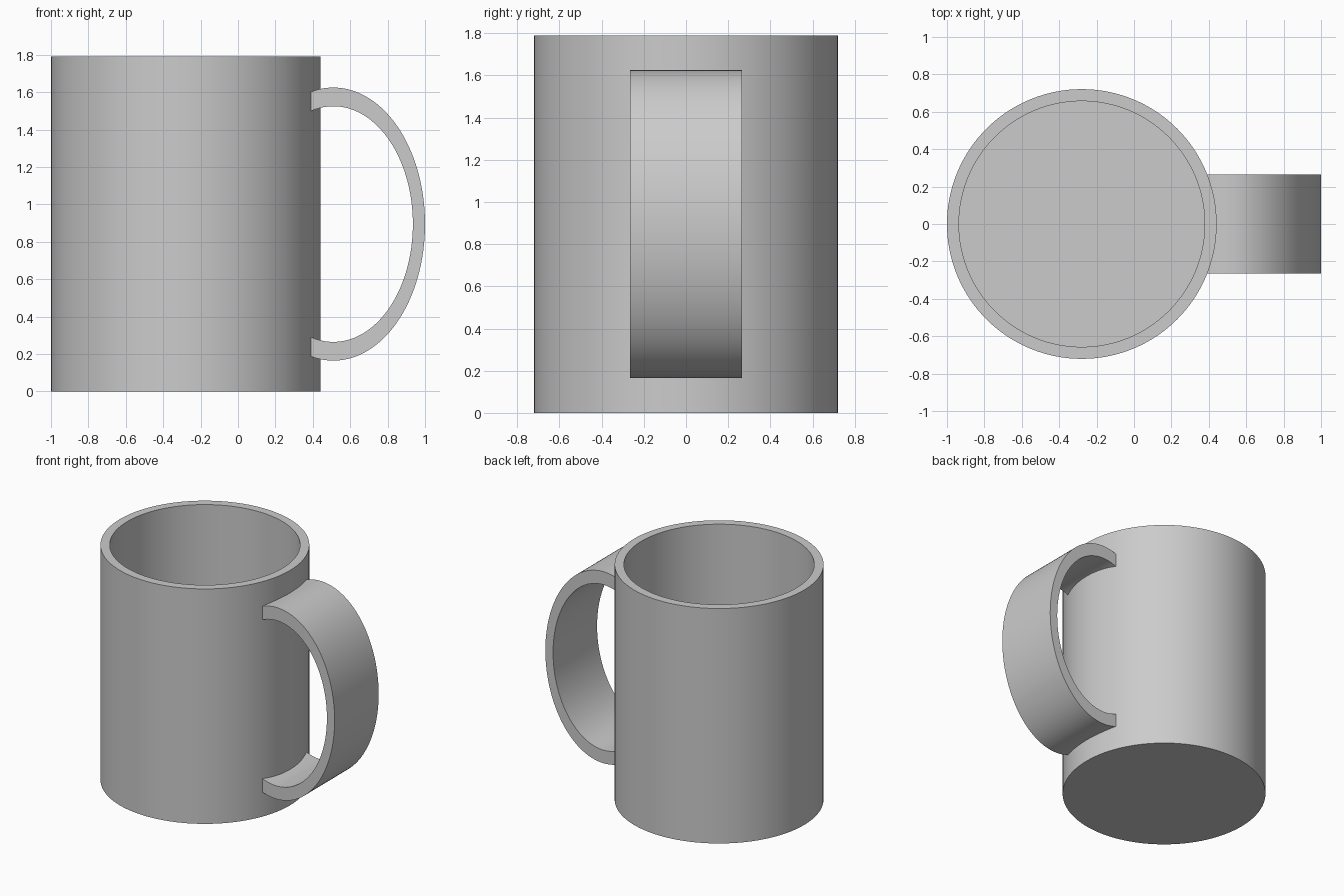
import bpy, bmesh, math
from mathutils import Vector, Matrix

cube = bpy.data.objects.get("Cube")
if cube:
    bpy.data.objects.remove(cube, do_unlink=True)

HEIGHT = 1.79
CENTRE_X = -0.279

# Single ceramic colour
grey = bpy.data.materials.new("light grey ceramic")
grey.use_nodes = True
colour = (0.6, 0.6, 0.6, 1)
grey.diffuse_color = colour
grey.node_tree.nodes["Principled BSDF"].inputs["Base Color"].default_value = colour


def finish(bm, name):
    bmesh.ops.remove_doubles(bm, verts=bm.verts, dist=0.0001)
    bmesh.ops.recalc_face_normals(bm, faces=bm.faces)
    mesh = bpy.data.meshes.new(name)
    bm.to_mesh(mesh)
    bm.free()
    mesh.materials.append(grey)
    obj = bpy.data.objects.new(name, mesh)
    bpy.context.collection.objects.link(obj)
    bpy.ops.object.select_all(action="DESELECT")
    obj.select_set(True)
    bpy.context.view_layer.objects.active = obj
    bpy.ops.object.shade_smooth_by_angle(angle=math.radians(30))
    return obj


# Cup body: wall and floor profile turned about the vertical axis
def build_body(outer=0.721, inner=0.657, floor=0.065):
    bm = bmesh.new()
    profile = [(0, 0), (outer, 0), (outer, HEIGHT),
               (inner, HEIGHT), (inner, floor), (0, floor)]
    verts = [bm.verts.new((r, 0, z)) for r, z in profile]
    edges = [bm.edges.new(pair) for pair in zip(verts, verts[1:])]
    bmesh.ops.spin(bm, geom=verts + edges, cent=(0, 0, 0), axis=(0, 0, 1),
                   angle=math.tau, steps=128, use_merge=True)
    bmesh.ops.translate(bm, verts=bm.verts, vec=(CENTRE_X, 0, 0))
    return finish(bm, "cup_body")


# Handle: flat strap between two elliptical arcs, ends buried in the wall
def build_handle(centre=0.51, end_x=0.39, half_width=0.265, steps=72):
    def arc(a, b):
        limit = math.acos((end_x - centre) / a)
        angles = [limit - 2 * limit * i / steps for i in range(steps + 1)]
        return [(centre + a * math.cos(t), HEIGHT / 2 + b * math.sin(t))
                for t in angles]

    bm = bmesh.new()
    rings = []
    for (xo, zo), (xi, zi) in zip(arc(0.49, 0.73), arc(0.425, 0.63)):
        corners = [(xo, -half_width, zo), (xo, half_width, zo),
                   (xi, half_width, zi), (xi, -half_width, zi)]
        rings.append([bm.verts.new(c) for c in corners])
    for a, b in zip(rings, rings[1:]):
        for k in range(4):
            n = (k + 1) % 4
            bm.faces.new((a[k], a[n], b[n], b[k]))
    bm.faces.new(rings[0])
    bm.faces.new(rings[-1])
    return finish(bm, "handle")


build_body()
build_handle()
